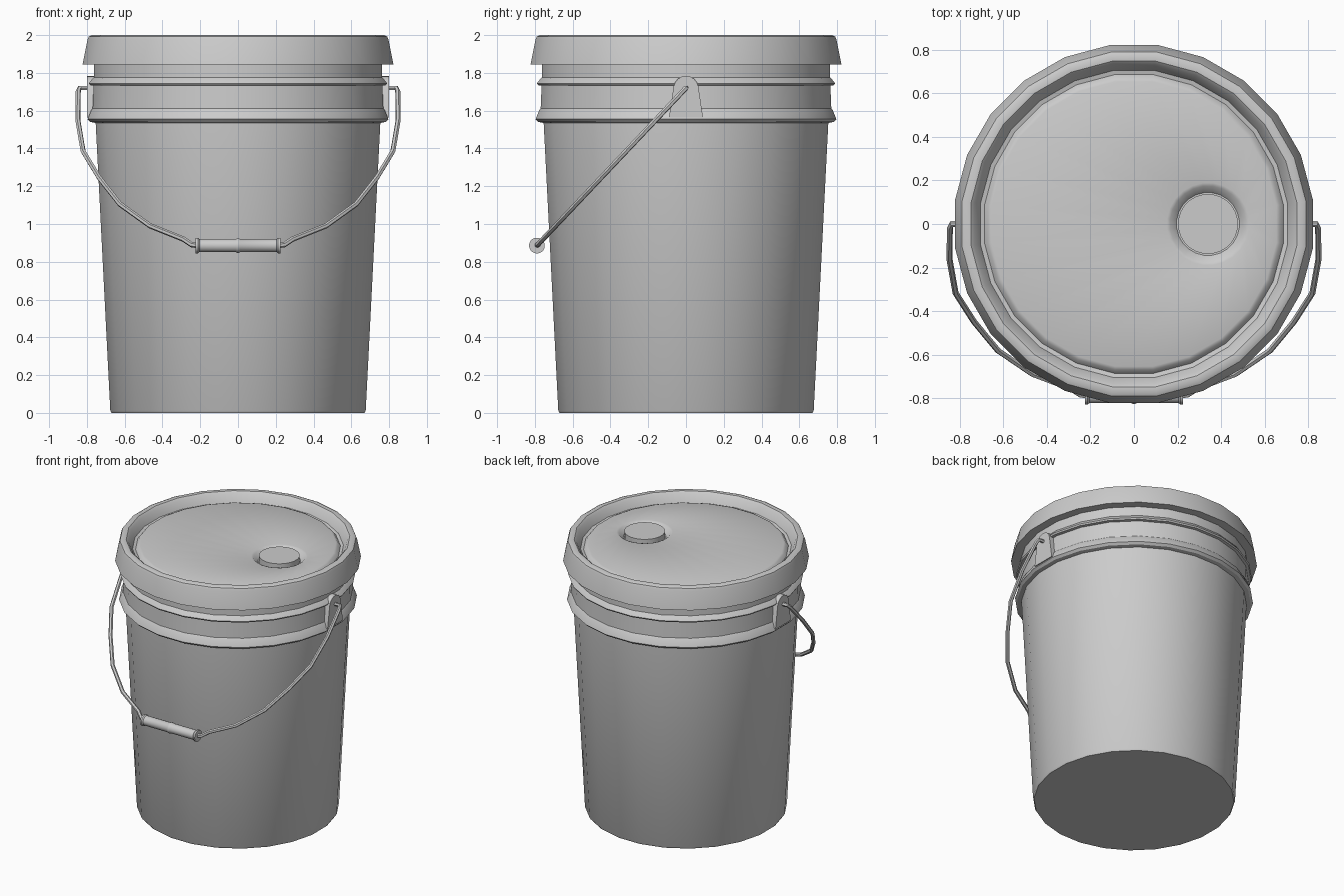
import bpy, bmesh, math

if "Cube" in bpy.data.objects:
    bpy.data.objects.remove(bpy.data.objects["Cube"])

SIDES = 24


def finish(name, bm, angle=35):
    bmesh.ops.recalc_face_normals(bm, faces=bm.faces)
    me = bpy.data.meshes.new(name)
    bm.to_mesh(me)
    bm.free()
    ob = bpy.data.objects.new(name, me)
    bpy.context.collection.objects.link(ob)
    smooth(ob, angle)
    return ob


def smooth(ob, angle):
    bpy.ops.object.select_all(action='DESELECT')
    ob.select_set(True)
    bpy.context.view_layer.objects.active = ob
    bpy.ops.object.shade_smooth_by_angle(angle=math.radians(angle))


def loft(name, rings, sides=SIDES, angle=35):
    """Join circles given as (radius, height, centre x) into a closed skin."""
    bm = bmesh.new()
    loops = []
    for r, z, cx in rings:
        # half-step start puts flats on the x and y axes
        angs = [2 * math.pi * (i + 0.5) / sides for i in range(sides)]
        loops.append([bm.verts.new((cx + r * math.cos(a), r * math.sin(a), z)) for a in angs])
    for a, b in zip(loops, loops[1:]):
        for i in range(sides):
            j = (i + 1) % sides
            bm.faces.new((a[i], a[j], b[j], b[i]))
    bm.faces.new(loops[0][::-1])
    bm.faces.new(loops[-1])
    return finish(name, bm, angle)


# Tapered bucket with two flared rings
body = [(0.675, 0), (0.682, 0.012), (0.76, 1.535), (0.788, 1.54), (0.803, 1.555),
        (0.783, 1.605), (0.776, 1.612), (0.771, 1.732), (0.79, 1.735), (0.796, 1.745),
        (0.775, 1.772), (0.769, 1.776), (0.768, 1.865)]
loft("bucket_body", [(r, z, 0) for r, z in body])

# Lid: skirt, rim, groove, panel, round well and spout cap in one skin
lid = [(0.75, 1.845), (0.83, 1.845), (0.804, 1.975), (0.797, 1.992), (0.78, 2.0),
       (0.755, 1.998), (0.74, 1.985), (0.712, 1.93), (0.692, 1.925), (0.675, 1.947), (0.66, 1.953)]
spout = [(0.19, 1.953), (0.175, 1.948), (0.145, 1.915), (0.138, 1.915), (0.138, 1.96)]
loft("lid", [(r, z, 0) for r, z in lid] + [(r, z, 0.34) for r, z in spout])

# Handle ears on both sides
for side, label in ((1, "right"), (-1, "left")):
    outline = [(-0.09, 1.565), (0.09, 1.565)]
    for k in range(9):
        t = math.radians(10 + 20 * k)
        outline.append((0.066 * math.cos(t), 1.718 + 0.066 * math.sin(t)))
    bm = bmesh.new()
    f = bm.faces.new([bm.verts.new((side * 0.74, y, z)) for y, z in outline])
    ext = bmesh.ops.extrude_face_region(bm, geom=[f])
    for v in ext["geom"]:
        if isinstance(v, bmesh.types.BMVert):
            v.co.x = side * 0.80
    finish("handle_ear_" + label, bm)

# Wire handle, hanging forward in a tilted plane
half = [(0.77, 1.72), (0.838, 1.72), (0.846, 1.70), (0.848, 1.55), (0.82, 1.385), (0.735, 1.245),
        (0.625, 1.105), (0.465, 0.99), (0.29, 0.92), (0.245, 0.89), (0.21, 0.886)]
path = half + [(-x, z) for x, z in reversed(half)]
cu = bpy.data.curves.new("wire_handle", 'CURVE')
cu.dimensions = '3D'
cu.bevel_depth = 0.014
cu.bevel_resolution = 1
cu.use_fill_caps = True
sp = cu.splines.new('POLY')
sp.points.add(len(path) - 1)
for p, (x, z) in zip(sp.points, path):
    p.co = (x, -0.946 * (1.72 - z), z, 1)
wire = bpy.data.objects.new("wire_handle", cu)
bpy.context.collection.objects.link(wire)
bpy.ops.object.select_all(action='DESELECT')
wire.select_set(True)
bpy.context.view_layer.objects.active = wire
bpy.ops.object.convert(target='MESH')
smooth(bpy.context.object, 50)

# Hand grip with end flanges and a centre ridge
g = [(0.042, 0.225), (0.042, 0.213), (0.035, 0.205), (0.035, 0.012), (0.039, 0.005)]
grip = loft("hand_grip", [(r, -h, 0) for r, h in g] + [(r, h, 0) for r, h in reversed(g)], 16)
grip.rotation_euler = (0, math.pi / 2, 0)
grip.location = (0, -0.789, 0.886)
